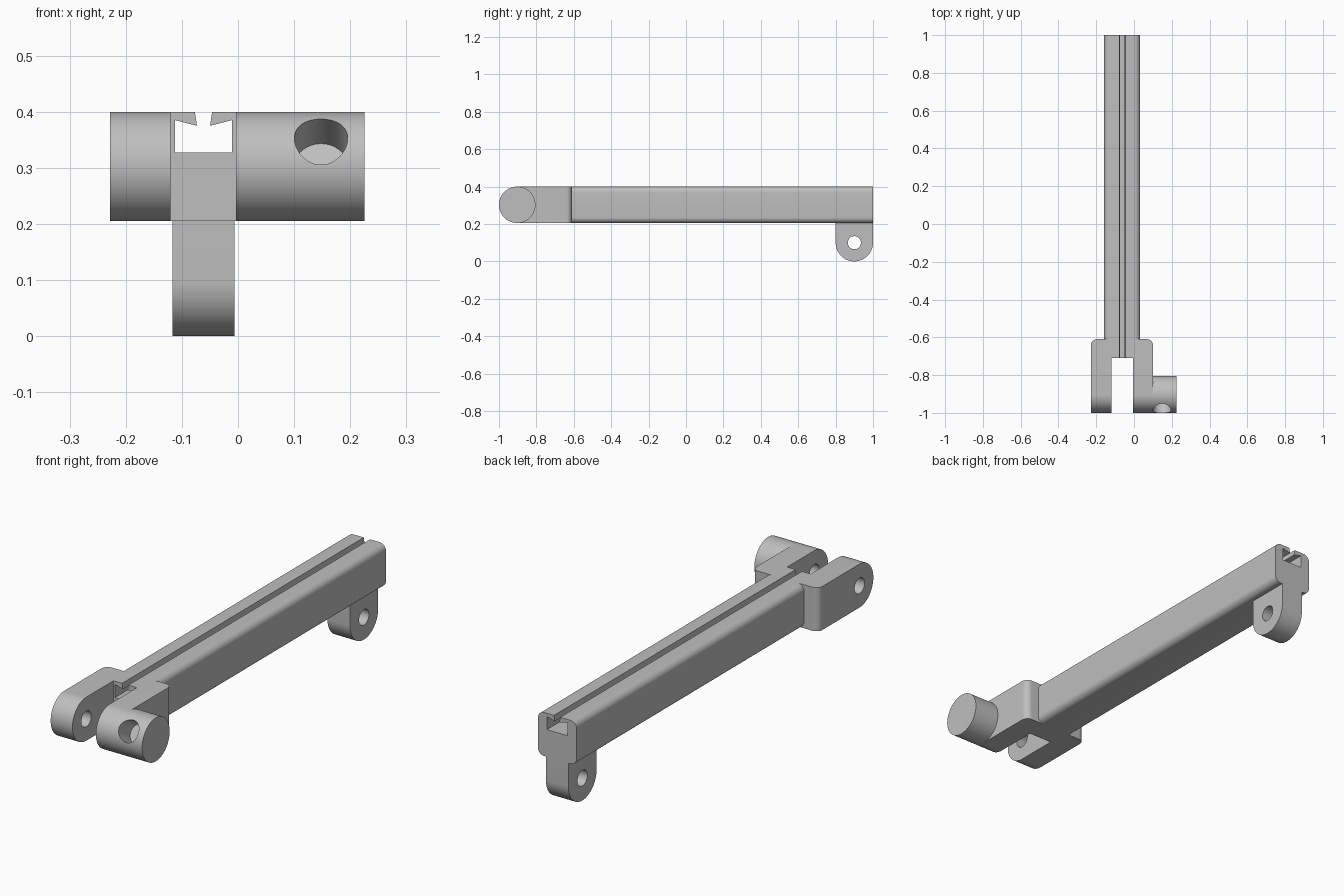
import bpy, bmesh, math
from mathutils import Matrix, Vector

cube = bpy.data.objects.get("Cube")
if cube:
    bpy.data.objects.remove(cube, do_unlink=True)

grey = bpy.data.materials.new("light grey metal")
grey.use_nodes = True
COLOUR = (0.52, 0.52, 0.52, 1)
grey.diffuse_color = COLOUR
grey.node_tree.nodes["Principled BSDF"].inputs["Base Color"].default_value = COLOUR

# Main dimensions
LOW, TOP = 0.205, 0.40           # beam underside and top
MID, R = 0.3025, 0.0975          # fork pivot height and end radius
PIVOT_Y, BRIDGE_Y, FORK_BACK = -0.9025, -0.71, -0.61
SLOT_X = -0.0615


def arc(cx, cy, r, start, end, n):
    """Points on an arc, angles in degrees."""
    angles = [math.radians(start + (end - start) * i / n) for i in range(n + 1)]
    return [(cx + r * math.cos(a), cy + r * math.sin(a)) for a in angles]


def add_object(name, bm):
    bmesh.ops.recalc_face_normals(bm, faces=bm.faces)
    mesh = bpy.data.meshes.new(name)
    bm.to_mesh(mesh)
    bm.free()
    mesh.materials.append(grey)
    obj = bpy.data.objects.new(name, mesh)
    bpy.context.collection.objects.link(obj)
    return obj


def prism_bm(points, axis, a, b):
    """Extrude a profile: (y, z) points along X, or (x, z) points along Y."""
    bm = bmesh.new()
    place = (lambda p: (a, p[0], p[1])) if axis == "X" else (lambda p: (p[0], a, p[1]))
    face = bm.faces.new([bm.verts.new(place(p)) for p in points])
    moved = bmesh.ops.extrude_face_region(bm, geom=[face], use_keep_orig=True)["geom"]
    shift = Vector((b - a, 0, 0) if axis == "X" else (0, b - a, 0))
    bmesh.ops.translate(bm, vec=shift, verts=[v for v in moved if isinstance(v, bmesh.types.BMVert)])
    return bm


def prism(name, points, axis, a, b):
    return add_object(name, prism_bm(points, axis, a, b))


def cut(obj, *cutters):
    """Subtract the cutters, bake the result and remove the cutters."""
    for c in cutters:
        c.hide_render = True
        mod = obj.modifiers.new("cut", "BOOLEAN")
        mod.operation, mod.solver, mod.object = "DIFFERENCE", "EXACT", c
    bpy.context.view_layer.update()
    baked = bpy.data.meshes.new_from_object(obj.evaluated_get(bpy.context.evaluated_depsgraph_get()))
    obj.modifiers.clear()
    obj.data = baked
    for c in cutters:
        bpy.data.objects.remove(c, do_unlink=True)


def pin_hole(y, z, a, b):
    return prism("pin_cutter", arc(y, z, 0.035, 0, 352.5, 47), "X", a, b)


# Undercut slot, listed from its left lip to its right lip
half = [(0.0155, TOP), (0.0115, 0.375), (0.0505, 0.385), (0.0505, 0.327)]
slot = [(SLOT_X - x, z) for x, z in half] + [(SLOT_X + x, z) for x, z in reversed(half)]

# Long beam with rounded edges and the slot in its top
x0, x1, r = -0.158, 0.033, 0.03
beam_profile = (slot
                + arc(x1 - r, TOP - r, r, 90, 0, 8)
                + arc(x1 - r, LOW + r, r, 0, -90, 8)
                + arc(x0 + r, LOW + r, r, 270, 180, 8)
                + arc(x0 + r, TOP - r, r, 180, 90, 8))
beam = prism("slotted_beam", beam_profile, "Y", FORK_BACK, 1.0)

# Fork: rounded side profile with softened rear corners
side = [(FORK_BACK, TOP)] + arc(PIVOT_Y, MID, R, 90, 270, 32) + [(FORK_BACK, LOW)]
bm = prism_bm(side, "X", -0.228, 0.10)
rear = [e for e in bm.edges
        if all(abs(v.co.y - FORK_BACK) < 1e-5 for v in e.verts)
        and abs(e.verts[0].co.z - e.verts[1].co.z) > 0.1]
bmesh.ops.bevel(bm, geom=rear, offset=0.03, segments=8, profile=0.5, affect="EDGES")
fork = add_object("fork", bm)

gap = prism("gap_cutter", [(-0.12, 0.1), (-0.004, 0.1), (-0.004, 0.5), (-0.12, 0.5)],
            "Y", -1.1, BRIDGE_Y)
slot_open = [(slot[0][0], 0.45)] + slot + [(slot[-1][0], 0.45)]
slot_cutter = prism("slot_cutter", slot_open, "Y", BRIDGE_Y - 0.05, FORK_BACK + 0.05)
cut(fork, gap, slot_cutter, pin_hole(PIVOT_Y, MID, -0.3, 0.095))

# Side boss with a blind hole tilted upward, ending on the boss axis
boss = prism("side_boss", arc(PIVOT_Y, MID, R, 0, 354.375, 63), "X", 0.10, 0.225)
bm = bmesh.new()
bmesh.ops.create_cone(bm, cap_ends=True, segments=48, radius1=0.0475, radius2=0.0475, depth=0.2)
direction = Vector((0, -math.cos(math.radians(31)), math.sin(math.radians(31))))
turn = direction.to_track_quat("Z", "Y").to_matrix().to_4x4()
bm.transform(Matrix.Translation(Vector((0.148, PIVOT_Y, MID)) + direction * 0.1) @ turn)
cut(boss, add_object("boss_cutter", bm))

# Rear lug hanging below the beam
lug_profile = [(0.8, LOW)] + arc(0.9, 0.1, 0.1, 180, 360, 32) + [(1.0, LOW)]
lug = prism("rear_lug", lug_profile, "X", -0.117, -0.006)
cut(lug, pin_hole(0.9, 0.1, -0.2, 0.1))

# Smooth the curved faces and keep hard edges
parts = [beam, fork, boss, lug]
bpy.ops.object.select_all(action="DESELECT")
for obj in parts:
    obj.select_set(True)
bpy.context.view_layer.objects.active = beam
bpy.ops.object.shade_smooth_by_angle(angle=math.radians(30))
